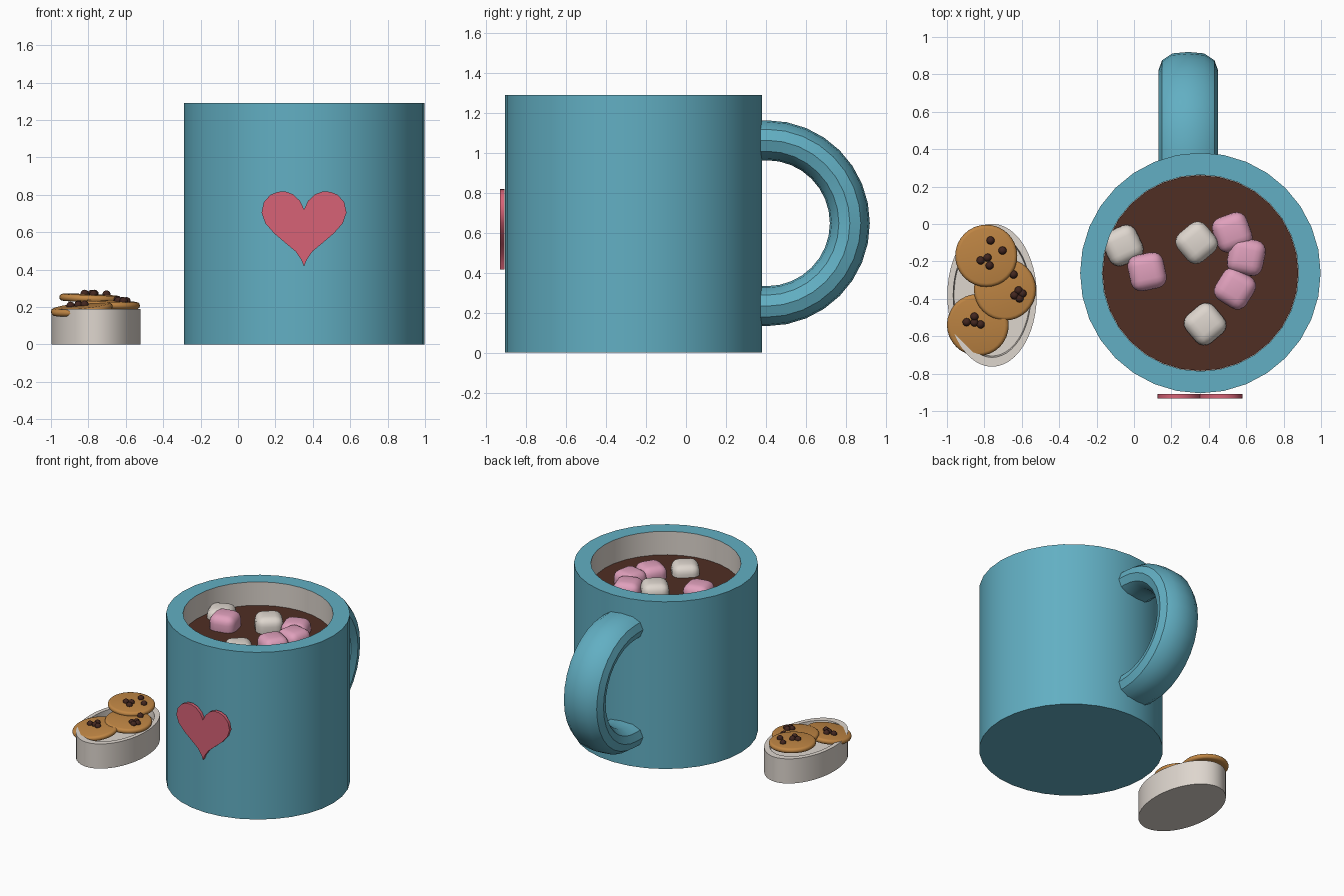
import bpy, bmesh, math
from mathutils import Vector

if "Cube" in bpy.data.objects:
    bpy.data.objects.remove(bpy.data.objects["Cube"])


def material(name, r, g, b):
    lin = [((c / 255 + 0.055) / 1.055) ** 2.4 for c in (r, g, b)]
    m = bpy.data.materials.new(name)
    m.diffuse_color = (*lin, 1)
    m.use_nodes = True
    m.node_tree.nodes["Principled BSDF"].inputs["Base Color"].default_value = m.diffuse_color
    return m


TEAL = material("teal glaze", 98, 175, 195)
CREAM = material("cream", 222, 214, 206)
COCOA = material("cocoa brown", 80, 46, 36)
PINK = material("pink", 224, 160, 188)
RED = material("heart red", 215, 98, 118)
BISCUIT = material("biscuit", 192, 134, 68)
CHIP = material("dark chocolate", 66, 38, 31)


def finish(name, bm, mats, angle=35, loc=(0, 0, 0), rot=(0, 0, 0), scale=(1, 1, 1)):
    bmesh.ops.recalc_face_normals(bm, faces=bm.faces)
    me = bpy.data.meshes.new(name)
    bm.to_mesh(me)
    bm.free()
    for m in mats:
        me.materials.append(m)
    ob = bpy.data.objects.new(name, me)
    bpy.context.collection.objects.link(ob)
    ob.location, ob.rotation_euler, ob.scale = loc, rot, scale
    bpy.ops.object.select_all(action='DESELECT')
    ob.select_set(True)
    bpy.context.view_layer.objects.active = ob
    bpy.ops.object.shade_smooth_by_angle(angle=math.radians(angle))
    return ob


def skin(rings, closed_caps=True):
    """Join equal rings of points into a tube with capped ends."""
    bm = bmesh.new()
    vs = [[bm.verts.new(p) for p in r] for r in rings]
    n = len(vs[0])
    for a, b in zip(vs, vs[1:]):
        for i in range(n):
            j = (i + 1) % n
            bm.faces.new((a[i], a[j], b[j], b[i]))
    if closed_caps:
        bm.faces.new(vs[0])
        bm.faces.new(vs[-1])
    return bm


def lathe(profile, n=32):
    """Turn (radius, z) points round the z axis."""
    return skin([[(r * math.cos(2 * math.pi * i / n), r * math.sin(2 * math.pi * i / n), z)
                  for i in range(n)] for r, z in profile])


# Mug: teal outside and rim, cream inside
MX, MY, MR, MI, MH = 0.355, -0.262, 0.643, 0.525, 1.29
bm = lathe([(MR, 0), (MR, MH), (MI, MH), (MI, 0.1)])
for f in bm.faces:
    c = f.calc_center_median()
    if c.xy.length < MI + 0.01 and c.z > 0.05:
        f.material_index = 1
finish("mug", bm, [TEAL, CREAM], loc=(MX, MY, 0))

# Cocoa surface
finish("cocoa", lathe([(MI - 0.002, 1.06), (MI - 0.002, 1.11)]), [COCOA], loc=(MX, MY, 0))

# Handle: flattened section swept along a half ring whose ends run into the wall
half = [(0, 0.1), (0.085, 0.092), (0.14, 0.055), (0.16, 0)]
section = half + [(x, -r) for x, r in half[-2::-1]]
section += [(-x, r) for x, r in section[-2:0:-1]]
HY, HZ, HR = 0.405, 0.648, 0.415
rings = [[(x, 0.29, HZ + HR + r) for x, r in section]]
for k in range(17):
    a = math.pi / 2 - math.pi * k / 16
    rings.append([(x, HY + (HR + r) * math.cos(a), HZ + (HR + r) * math.sin(a))
                  for x, r in section])
rings.append([(x, 0.29, HZ - HR - r) for x, r in section])
finish("handle", skin(rings), [TEAL], angle=30, loc=(0.29, 0, 0))

# Heart plate on the front
right = [(0, .417), (.014, .452), (.045, .497), (.10, .543), (.16, .594), (.207, .648),
         (.227, .705), (.215, .76), (.18, .80), (.14, .816), (.10, .818), (.06, .803),
         (.022, .768), (0, .722)]
outline = right + [(-x, z) for x, z in right[-2:0:-1]]
finish("heart", skin([[(x, y, z) for x, z in outline] for y in (-0.932, -0.908)]),
       [RED], loc=(0.353, 0, 0))

# Marshmallows: x, y, top z, turn, colour
for x, y, top, turn, mat in [
        (-0.06, -0.115, 1.18, 25, CREAM), (0.07, -0.255, 1.22, 12, PINK),
        (0.335, -0.10, 1.22, 40, CREAM), (0.525, -0.045, 1.20, 20, PINK),
        (0.60, -0.175, 1.205, -12, PINK), (0.54, -0.345, 1.205, -32, PINK),
        (0.38, -0.535, 1.19, 40, CREAM)]:
    bm = bmesh.new()
    bmesh.ops.create_cube(bm, size=1)
    bmesh.ops.scale(bm, vec=(0.195, 0.195, 0.17), verts=bm.verts)
    bmesh.ops.bevel(bm, geom=bm.edges[:], offset=0.058, segments=4, profile=0.5,
                    affect='EDGES')
    finish("marshmallow", bm, [mat], angle=60, loc=(x, y, top - 0.085),
           rot=(0, 0, math.radians(turn)))

# Oval dish with a shallow hollow
finish("dish", lathe([(1, 0), (1, 0.19), (0.87, 0.19), (0.85, 0.14)], 48), [CREAM],
       loc=(-0.759, -0.381, 0), scale=(0.239, 0.382, 1))

# Cookies: centre, slope in x and y, chip positions
cookies = [
    ((-0.79, -0.17, 0.247), (-0.04, 0.02),
     [(-.767, -.088), (-.703, -.142), (-.783, -.18), (-.82, -.195), (-.772, -.222)]),
    ((-0.69, -0.35, 0.213), (-0.04, 0.03),
     [(-.644, -.27), (-.617, -.355), (-.596, -.372), (-.639, -.382), (-.612, -.398)]),
    ((-0.835, -0.54, 0.188), (0.10, 0.10),
     [(-.853, -.495), (-.895, -.525), (-.853, -.527), (-.82, -.537)])]
R, T = 0.166, 0.019
edge = [(R - T + T * math.cos(a), T * math.sin(a))
        for a in (math.radians(d) for d in range(-90, 91, 30))]
for (cx, cy, cz), (sx, sy), chips in cookies:
    tilt = Vector((0, 0, 1)).rotation_difference(Vector((-sx, -sy, 1))).to_euler()
    finish("cookie", lathe(edge), [BISCUIT], angle=40, loc=(cx, cy, cz), rot=tilt)
    for x, y in chips:
        bm = bmesh.new()
        bmesh.ops.create_uvsphere(bm, u_segments=12, v_segments=8, radius=0.022)
        finish("chocolate_chip", bm, [CHIP], angle=60,
               loc=(x, y, cz + T + 0.004 + sx * (x - cx) + sy * (y - cy)))
